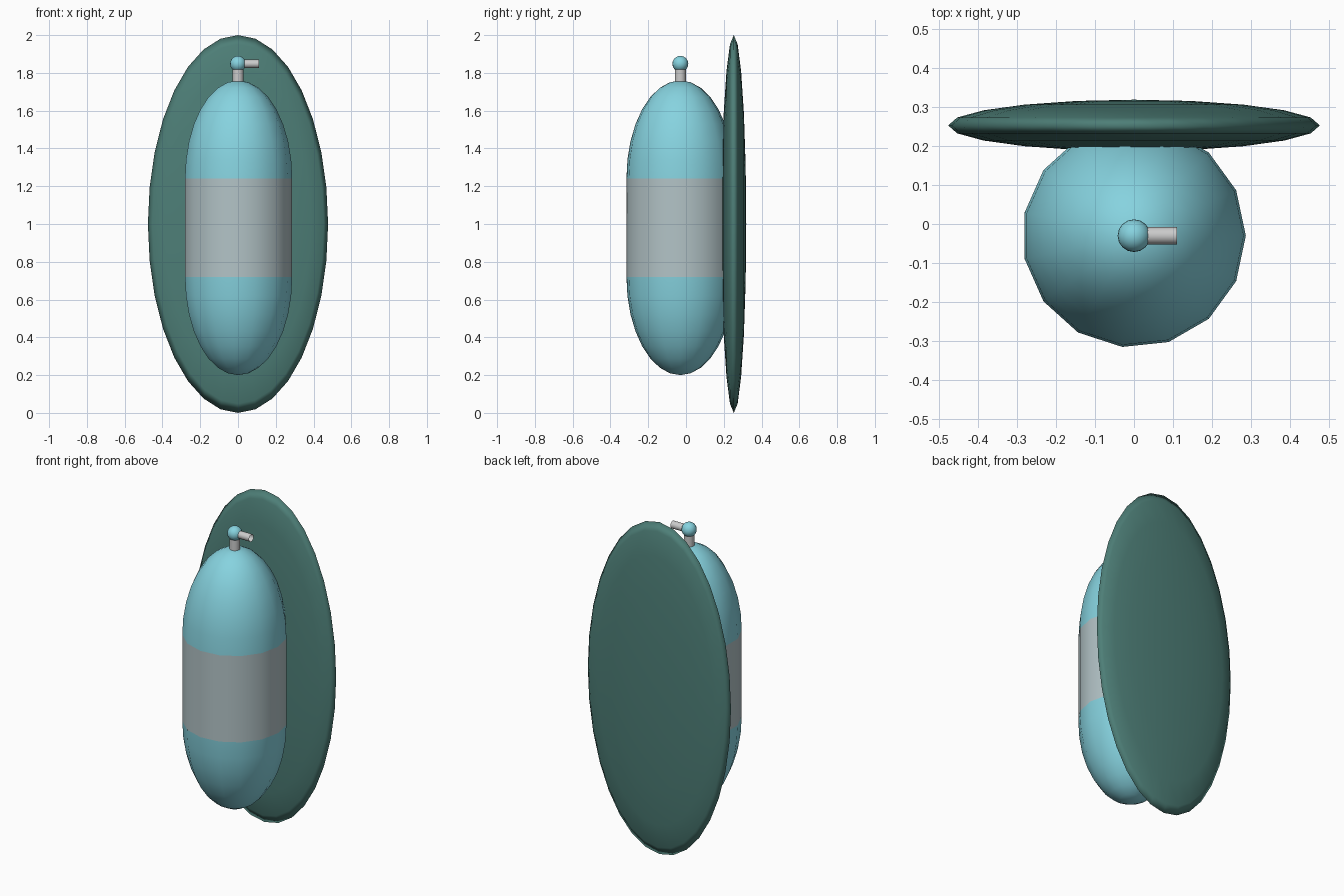
import bpy, bmesh, math
from mathutils import Matrix

if "Cube" in bpy.data.objects:
    bpy.data.objects.remove(bpy.data.objects["Cube"])

CY = -0.03          # tank axis in y
R = 0.287           # tank radius
DOME = 0.52         # dome height


def material(name, rgb):
    m = bpy.data.materials.new(name)
    m.diffuse_color = (*rgb, 1)
    m.use_nodes = True
    m.node_tree.nodes["Principled BSDF"].inputs["Base Color"].default_value = m.diffuse_color
    return m


def add(name, bm, mat=None):
    me = bpy.data.meshes.new(name)
    bmesh.ops.recalc_face_normals(bm, faces=bm.faces)
    bm.to_mesh(me)
    bm.free()
    for p in me.polygons:
        p.use_smooth = True
    ob = bpy.data.objects.new(name, me)
    bpy.context.collection.objects.link(ob)
    if mat:
        me.materials.append(mat)
    return ob


def ellipsoid(name, centre, radii, segs, rings, mat, axis_y=False):
    bm = bmesh.new()
    bmesh.ops.create_uvsphere(bm, u_segments=segs, v_segments=rings, radius=1)
    if axis_y:
        bm.transform(Matrix.Rotation(math.pi / 2, 4, 'X'))
    bm.transform(Matrix.Translation(centre) @ Matrix.Diagonal((*radii, 1)))
    return add(name, bm, mat)


def tube(name, centre, radius, length, segs, mat=None, along_x=False):
    bm = bmesh.new()
    bmesh.ops.create_cone(bm, cap_ends=False, segments=segs,
                          radius1=radius, radius2=radius, depth=length)
    # first vertex of the ring lies on +x
    angle = math.atan2(bm.verts[:][0].co.y, bm.verts[:][0].co.x)
    bm.transform(Matrix.Rotation(-angle, 4, 'Z'))
    if along_x:
        bm.transform(Matrix.Rotation(math.pi / 2, 4, 'Y'))
    bm.transform(Matrix.Translation(centre))
    return add(name, bm, mat)


def dome(name, z, sign, mat, segs=15, rows=8):
    bm = bmesh.new()
    pole = bm.verts.new((0, CY, z + sign * DOME))
    loops = []
    for i in range(rows):
        t = math.pi / 2 * i / rows
        r, h = R * math.cos(t), z + sign * DOME * math.sin(t)
        loops.append([bm.verts.new((r * math.cos(a), CY + r * math.sin(a), h))
                      for a in (math.tau * k / segs for k in range(segs))])
    for k in range(segs):
        n = (k + 1) % segs
        for a, b in zip(loops, loops[1:]):
            bm.faces.new((a[k], a[n], b[n], b[k]))
        bm.faces.new((loops[-1][k], loops[-1][n], pole))
    ob = add(name, bm, mat)
    # open shell: make sure it faces outward
    me = ob.data
    p = me.polygons[0]
    if p.normal.x * p.center.x + p.normal.y * (p.center.y - CY) < 0:
        me.flip_normals()
    return ob


blue = material("tank_blue", (0.24, 0.65, 0.74))
pale = material("band_pale", (0.45, 0.55, 0.57))
green = material("plate_green", (0.075, 0.21, 0.185))

# oval back plate
ellipsoid("back_plate", (0, 0.253, 1.0), (0.477, 0.066, 1.0), 32, 10, green, True)

# tank: band and two domes
tube("tank_band", (0, CY, 0.98), R, 0.52, 15, pale)
dome("tank_top_dome", 1.24, 1, blue)
dome("tank_bottom_dome", 0.72, -1, blue)

# valve: neck, ball and side outlet
tube("valve_neck", (0, CY, 1.785), 0.029, 0.09, 16)
ellipsoid("valve_ball", (0, CY, 1.848), (0.042, 0.042, 0.042), 16, 12, blue)
tube("valve_outlet", (0.07, CY, 1.848), 0.022, 0.08, 16, None, True)
